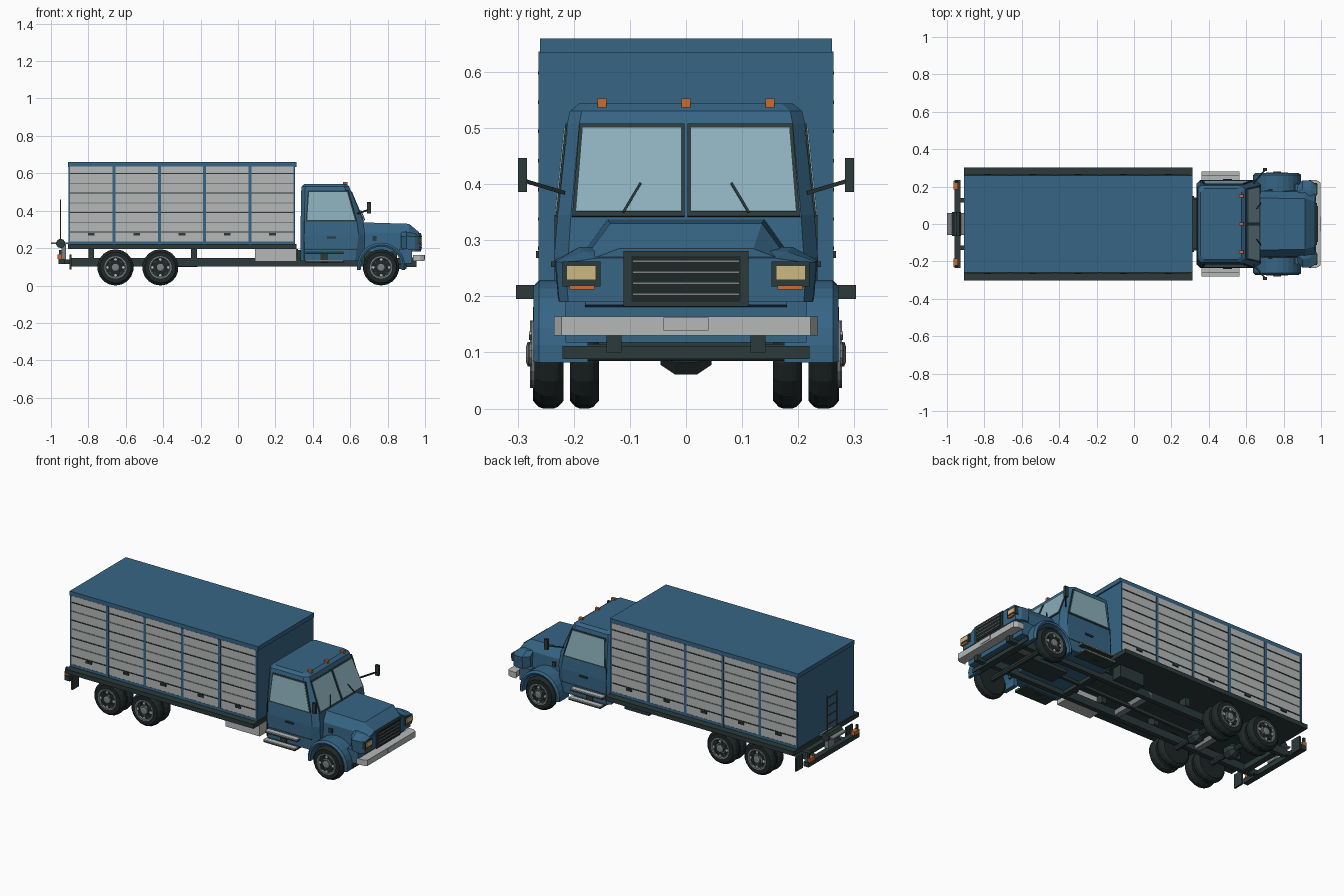
import bpy, bmesh, math
from mathutils import Vector

if "Cube" in bpy.data.objects:
    bpy.data.objects.remove(bpy.data.objects["Cube"], do_unlink=True)


def material(name, r, g, b):
    m = bpy.data.materials.new(name)
    m.use_nodes = True
    m.diffuse_color = (r, g, b, 1)
    m.node_tree.nodes["Principled BSDF"].inputs["Base Color"].default_value = (r, g, b, 1)
    return m


BLUE = material("blue paint", .037, .13, .235)
LIGHT = material("light grey metal", .47, .48, .48)
DARK = material("dark trim", .025, .042, .042)
RUBBER = material("rubber", .013, .02, .02)
GLASS = material("window glass", .26, .43, .5)
ORANGE = material("orange lamp", .6, .15, .03)
CREAM = material("headlamp cream", .62, .48, .23)
STEEL = material("wheel steel", .2, .22, .23)
BROWN = material("ladder brown", .1, .07, .05)


def finish(name, bm, mat):
    bmesh.ops.recalc_face_normals(bm, faces=bm.faces)
    me = bpy.data.meshes.new(name)
    bm.to_mesh(me)
    bm.free()
    me.materials.append(mat)
    ob = bpy.data.objects.new(name, me)
    bpy.context.collection.objects.link(ob)
    return ob


def box(name, x0, x1, y0, y1, z0, z1, mat):
    """Box given by its limits."""
    return loft(name, [[(x, y0, z0), (x, y1, z0), (x, y1, z1), (x, y0, z1)] for x in (x0, x1)], mat)


def loft(name, rings, mat, closed=False):
    """Skin through rings of equal length; ends capped unless closed."""
    bm = bmesh.new()
    vs = [[bm.verts.new(p) for p in r] for r in rings]
    n = len(rings[0])
    pairs = list(zip(vs, vs[1:])) + ([(vs[-1], vs[0])] if closed else [])
    for a, b in pairs:
        for i in range(n):
            j = (i + 1) % n
            bm.faces.new((a[i], a[j], b[j], b[i]))
    if not closed:
        bm.faces.new(vs[0])
        bm.faces.new(vs[-1])
    return finish(name, bm, mat)


def lathe(name, x, z, profile, mat, sides=18):
    """Solid of revolution about y; profile is (y, radius)."""
    ang = [2 * math.pi * (i + .5) / sides for i in range(sides)]
    return loft(name, [[(x + r * math.cos(a), y, z + r * math.sin(a)) for a in ang] for y, r in profile], mat)


def plate(name, pts, thick, mat, out):
    """Thin plate on a flat outline, raised toward the direction out."""
    p = [Vector(q) for q in pts]
    n = (p[1] - p[0]).cross(p[2] - p[0]).normalized()
    n *= thick if n.dot(Vector(out)) > 0 else -thick
    return loft(name, [[q - n * .3 for q in p], [q + n for q in p]], mat)


def rod(name, a, b, w, mat):
    a, b = Vector(a), Vector(b)
    u = (b - a).orthogonal().normalized() * w
    v = (b - a).normalized().cross(u)
    return loft(name, [[p + u, p + v, p - u, p - v] for p in (a, b)], mat)


# Cargo body
box("cargo_body", -.905, .305, -.25, .25, .2, .64, BLUE)
box("cargo_roof", -.91, .312, -.26, .26, .635, .66, BLUE)
box("cargo_floor", -.91, .312, -.262, .262, .195, .222, DARK)
bay = 1.21 / 5
for s, side in ((-1, "right"), (1, "left")):
    def ybox(name, x0, x1, ya, yb, z0, z1, mat):
        return box(f"{side}_{name}", x0, x1, min(s * ya, s * yb), max(s * ya, s * yb), z0, z1, mat)

    ybox("side_rail", -.91, .312, .26, .303, .195, .22, DARK)
    ybox("lower_sill", -.905, .305, .24, .262, .22, .236, BLUE)
    for i in range(6):
        x = -.905 + bay * i
        ybox(f"post_{i}", max(x - .008, -.906), min(x + .008, .306), .24, .263, .22, .636, BLUE)
    for i in range(5):
        x0 = -.905 + bay * i + .008
        x1 = x0 + bay - .016
        ybox(f"shutter_{i}", x0, x1, .245, .261, .236, .636, LIGHT)
        for k in range(7):
            z = .283 + k * .052
            ybox(f"slat_line_{i}_{k}", x0, x1, .25, .2635, z, z + .006, STEEL if k % 2 else DARK)
        xm = (x0 + x1) / 2
        ybox(f"shutter_handle_{i}", xm - .018, xm + .018, .25, .267, .268, .281, DARK)

    # Chassis side pieces
    ybox("chassis_rail", -.9, .91, .115, .142, .103, .147, DARK)
    for i, x in enumerate((-.8, -.25, .1, .29)):
        ybox(f"floor_bearer_{i}", x, x + .03, .1, .15, .147, .196, DARK)
    ybox("mud_flap", -.9, -.89, .2, .262, .085, .165, DARK)
    ybox("rear_bracket", -.955, -.88, .115, .14, .115, .14, DARK)
    ybox("rear_lamp", -.965, -.94, .185, .23, .142, .165, ORANGE)
    ybox("rear_lamp_post", -.958, -.945, .22, .23, .14, .19, DARK)
    ybox("bumper_bracket", .88, .955, .115, .142, .1, .15, DARK)

    # Steps under the doors
    for i, (z, y) in enumerate(((.122, .28), (.168, .262))):
        ybox(f"step_{i}", .36, .565, .2, y, z, z + .01, DARK)
        ybox(f"step_tread_{i}", .36, .565, y - .03, y, z + .01, z + .015, LIGHT)
    ybox("step_hanger", .44, .48, .22, .24, .12, .18, DARK)

    # Door window, frame, handle and seams
    def door(name, pts, mat, t):
        plate(f"{side}_{name}", [(x, s * (.229 - (z - .345) * .105), z) for x, z in pts], t, mat, (0, s, 0))
    door("window_frame", [(.362, .342), (.636, .342), (.59, .508), (.372, .508)], DARK, .003)
    door("door_window", [(.37, .35), (.625, .35), (.583, .5), (.38, .5)], GLASS, .005)
    ybox("door_handle", .475, .525, .225, .241, .252, .262, DARK)
    ybox("door_seam_rear", .353, .357, .22, .2345, .14, .345, DARK)
    ybox("door_sill_seam", .353, .64, .22, .2355, .19, .194, DARK)
    ybox("side_marker", .718, .74, .17, .186, .237, .262, DARK)

    # Windscreen half and wiper
    def screen(y, z):
        return (.67 - (z - .345) * .42, s * y, z)
    plate(f"{side}_screen_frame", [screen(*p) for p in ((.003, .342), (.203, .342), (.19, .507), (.003, .507))], .003, DARK, (1, 0, 0))
    plate(f"{side}_windscreen", [screen(*p) for p in ((.009, .35), (.196, .35), (.184, .499), (.009, .499))], .005, GLASS, (1, 0, 0))
    lift = Vector((.01, 0, 0))
    rod(f"{side}_wiper", Vector(screen(.112, .35)) + lift, Vector(screen(.081, .402)) + lift, .003, DARK)

    # Mirror on its arm
    rod(f"{side}_mirror_arm", (.64, s * .218, .385), (.70, s * .288, .406), .005, DARK)
    ybox("mirror", .69, .712, .283, .299, .386, .447, DARK)

    # Lamps on the nose
    ybox("headlamp_surround", .95, .979, .152, .22, .218, .262, DARK)
    ybox("headlamp", .96, .985, .16, .213, .229, .255, CREAM)
    ybox("turn_lamp", .96, .983, .163, .208, .212, .219, ORANGE)
    ybox("nose_vent", .95, .97, .145, .165, .192, .2, DARK)

    # Front fender arch
    arch = []
    for i in range(15):
        a = math.radians(-8 + 196 * i / 14)
        c, d = math.cos(a), math.sin(a)
        arch.append([(.765 + r * c, s * y, .1 + r * d) for r, y in
                     ((.108, .175), (.108, .268), (.118, .272), (.129, .262), (.129, .175))])
    loft(f"{side}_front_fender", arch, BLUE)

    # Wheels: singles in front, pairs on both rear axles
    def wheel(name, x, y0, y1):
        w = y1 - y0
        prof = ((0, .06), (0, .083), (.2, .094), (.35, .097), (.65, .097), (.8, .094), (1, .083), (1, .06))
        lathe(f"{side}_{name}_tyre", x, .097, [(s * (y0 + w * t), r) for t, r in prof], RUBBER)

    def hub(name, x, y):
        lathe(f"{side}_{name}_rim", x, .097, [(s * (y - .02), .06), (s * (y + .004), .06), (s * (y + .004), .053),
                                              (s * (y - .004), .045), (s * (y - .001), .03)], STEEL)
        lathe(f"{side}_{name}_cap", x, .097, [(s * (y - .01), .022), (s * (y + .008), .022), (s * (y + .011), .014)], STEEL, 10)
        for k in range(8):
            a = k * math.pi / 4
            lathe(f"{side}_{name}_hole_{k}", x + .043 * math.cos(a), .097 + .043 * math.sin(a),
                  [(s * (y - .01), .008), (s * (y + .003), .008)], DARK if k % 2 else LIGHT, 6)

    wheel("front", .765, .218, .27)
    hub("front", .765, .271)
    for nm, x in (("middle", -.415), ("rear", -.655)):
        wheel(nm + "_outer", x, .22, .273)
        wheel(nm + "_inner", x, .155, .207)
        hub(nm, x, .274)

# Axles, differentials and propeller shaft
for nm, x in (("front", .765), ("middle", -.415), ("rear", -.655)):
    lathe(nm + "_axle", x, .1, [(-.235, .016), (.235, .016)], DARK, 8)
    if nm != "front":
        lathe(nm + "_differential", x, .098, [(-.045, .022), (-.02, .04), (.02, .04), (.045, .022)], DARK, 8)
rod("propeller_shaft", (-.415, 0, .105), (.6, 0, .125), .012, DARK)
box("gearbox", .5, .85, -.06, .06, .11, .2, DARK)
for i, x in enumerate((-.87, -.54, .0, .34, .87)):
    box(f"cross_member_{i}", x, x + .035, -.142, .142, .11, .14, STEEL if i in (1, 2) else DARK)
box("tool_box", .09, .312, -.245, -.142, .128, .198, LIGHT)
box("fuel_tank", .1, .26, .142, .2, .12, .19, DARK)

# Cab shell: chamfered rings from floor to roof
def ring(z, back, front, side, glass, cut):
    half = [(front, glass), (front - cut, side), (back + .02, side), (back, side - .02)]
    return [(x, y, z) for x, y in half] + [(x, -y, z) for x, y in reversed(half)]

loft("cab", [ring(.13, .335, .675, .233, .2, .05), ring(.27, .333, .68, .235, .21, .035),
             ring(.345, .335, .67, .229, .205, .035), ring(.508, .338, .602, .212, .19, .026),
             ring(.53, .341, .595, .207, .186, .026), ring(.544, .355, .575, .19, .17, .02)], BLUE)
box("rear_cab_mount", .31, .345, -.13, .13, .147, .19, DARK)
for i, y in enumerate((-.15, 0, .15)):
    box(f"roof_marker_{i}", .562, .586, y - .008, y + .008, .536, .553, ORANGE)

# Hood and wider nose
def hood_ring(x, low, base, mid, top, zmid, ztop):
    half = [(base, low), (mid, zmid), (top, ztop)]
    return [(x, y, z) for y, z in half] + [(x, -y, z) for y, z in reversed(half)]

loft("hood", [hood_ring(.65, .18, .18, .178, .14, .285, .338), hood_ring(.915, .18, .18, .172, .135, .28, .33),
              hood_ring(.968, .185, .18, .165, .12, .268, .285)], BLUE)
loft("nose", [hood_ring(.872, .2, .195, .2, .165, .262, .285), hood_ring(.9, .195, .228, .234, .19, .264, .288),
              hood_ring(.945, .19, .226, .232, .18, .262, .28), hood_ring(.972, .19, .21, .215, .16, .26, .268)], BLUE)
box("front_valance", .86, .93, -.215, .215, .118, .195, BLUE)

# Grille, bumper and front beam
box("grille", .94, .978, -.111, .111, .182, .281, DARK)
box("grille_mesh", .95, .98, -.097, .097, .19, .272, RUBBER)
for i in range(4):
    z = .202 + i * .0195
    box(f"grille_bar_{i}", .96, .983, -.095, .095, z, z + .004, STEEL)
loft("front_bumper", [[(x, y, z) for x, z in ((b, .13), (f, .13), (f, .164), (b, .164))]
                      for y, b, f in ((-.235, .935, .975), (-.222, .945, .997), (.222, .945, .997), (.235, .935, .975))], LIGHT)
box("number_plate", .99, 1.0, -.04, .04, .139, .162, LIGHT)
box("front_beam", .86, .9, -.22, .22, .088, .112, DARK)

# Rear bumper, platform and ladder
box("rear_bumper", -.96, -.928, -.235, .235, .115, .143, DARK)
box("rear_platform", -1.0, -.905, -.06, .06, .222, .23, STEEL)
lathe("rear_roller", -.948, .225, [(-.065, .025), (.065, .025)], DARK, 10)
box("platform_bracket", -.945, -.92, -.03, .03, .14, .222, STEEL)
for y in (-.045, .045):
    rod("ladder_rail", (-.948, y, .225), (-.948, y, .46), .004, BROWN)
for k in range(4):
    z = .29 + k * .052
    rod(f"ladder_rung_{k}", (-.948, -.045, z), (-.948, .045, z), .003, BROWN)
